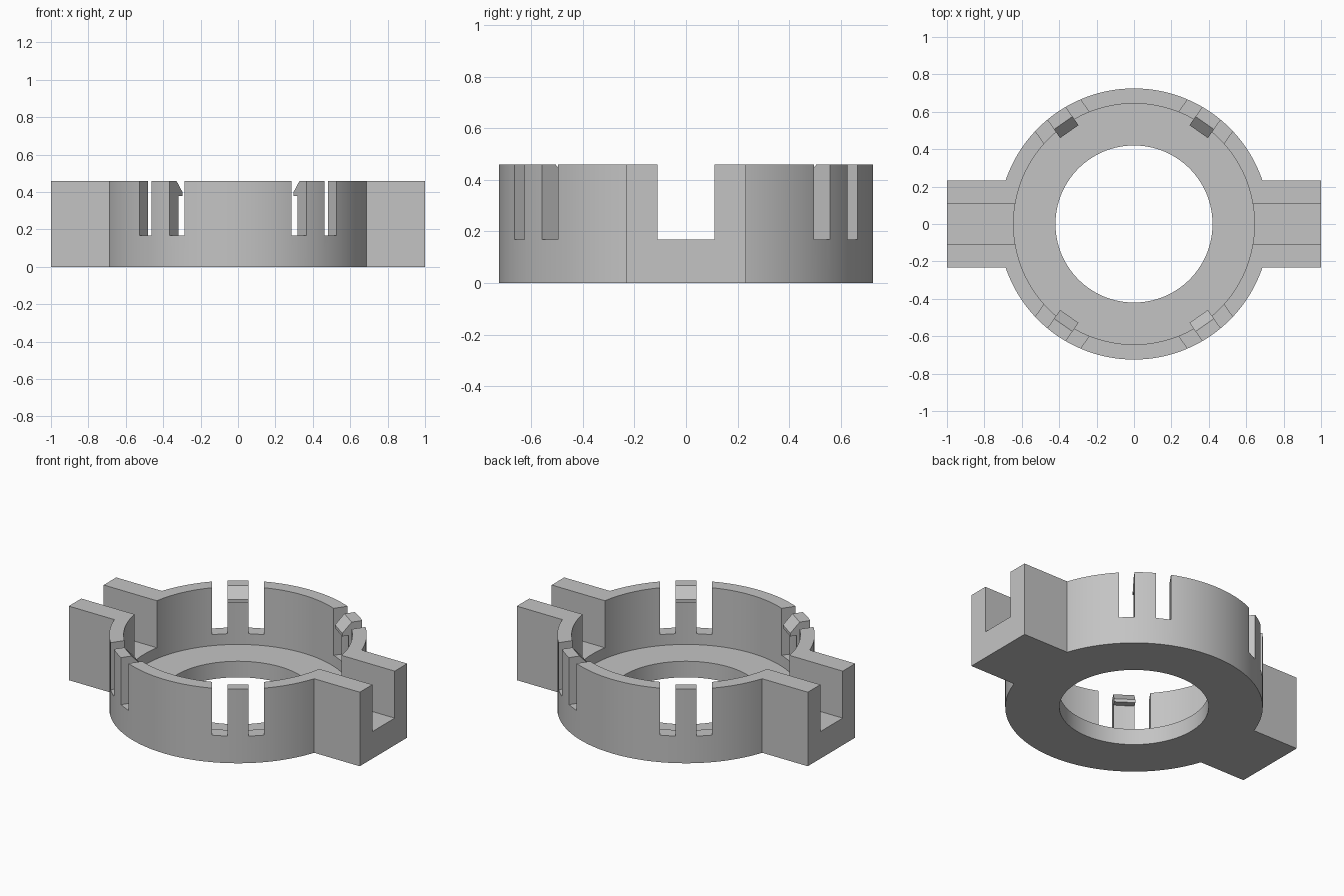
import bpy
import bmesh
import math
from mathutils import Matrix, Vector

if "Cube" in bpy.data.objects:
    bpy.data.objects.remove(bpy.data.objects["Cube"], do_unlink=True)

HEIGHT, FLOOR, SLOT_FLOOR = 0.46, 0.10, 0.168
OUTER, INNER, HOLE = 0.725, 0.644, 0.42
TAB_ANGLE = math.radians(55)
TAB_HALF, SLOT_HALF = 0.06, 0.147

grey = bpy.data.materials.new("plain grey")
grey.use_nodes = True
colour = (0.55, 0.55, 0.55, 1)
grey.diffuse_color = colour
grey.node_tree.nodes["Principled BSDF"].inputs["Base Color"].default_value = colour


def make_object(name, bm):
    bmesh.ops.recalc_face_normals(bm, faces=bm.faces)
    mesh = bpy.data.meshes.new(name)
    bm.to_mesh(mesh)
    bm.free()
    mesh.materials.append(grey)
    obj = bpy.data.objects.new(name, mesh)
    bpy.context.collection.objects.link(obj)
    return obj


def prism(name, profile, depth, turn=Matrix()):
    """Extrude a closed 3D outline by the vector depth, then rotate it."""
    bm = bmesh.new()
    face = bm.faces.new([bm.verts.new(p) for p in profile])
    extruded = bmesh.ops.extrude_face_region(bm, geom=[face])["geom"]
    moved = [v for v in extruded if isinstance(v, bmesh.types.BMVert)]
    bmesh.ops.translate(bm, verts=moved, vec=Vector(depth))
    if face.is_valid and len(bm.faces) < len(profile) + 2:
        bm.faces.new([v for v in face.verts])
    bmesh.ops.transform(bm, matrix=turn, verts=bm.verts)
    return make_object(name, bm)


def box(name, x, y, z, turn=Matrix()):
    bm = bmesh.new()
    bmesh.ops.create_cube(bm, size=1)
    for v in bm.verts:
        v.co = [lo + (c + 0.5) * (hi - lo) for c, (lo, hi) in zip(v.co, (x, y, z))]
    bmesh.ops.transform(bm, matrix=turn, verts=bm.verts)
    return make_object(name, bm)


def cylinder(name, radius, z0, z1, sides=128):
    bm = bmesh.new()
    bmesh.ops.create_cone(bm, cap_ends=True, segments=sides, radius1=radius,
                          radius2=radius, depth=z1 - z0)
    bmesh.ops.translate(bm, verts=bm.verts, vec=(0, 0, (z0 + z1) / 2))
    return make_object(name, bm)


def combine(target, tool, operation):
    """Apply one boolean and discard the helper."""
    tool.hide_render = True
    mod = target.modifiers.new(tool.name, 'BOOLEAN')
    mod.operation, mod.object, mod.solver = operation, tool, 'EXACT'
    bpy.context.view_layer.objects.active = target
    bpy.ops.object.modifier_apply(modifier=mod.name)
    bpy.data.objects.remove(tool, do_unlink=True)


# Round cup with two side arms
body = cylinder("ring_housing", OUTER, 0, HEIGHT)
combine(body, box("arms", (-1, 1), (-0.233, 0.233), (0, HEIGHT)), 'UNION')
combine(body, cylinder("bowl_cutter", INNER, FLOOR, 0.7), 'DIFFERENCE')
combine(body, cylinder("hole_cutter", HOLE, -0.2, 0.3), 'DIFFERENCE')

# Open channel along each arm
for side in (-1, 1):
    span = sorted((side * 0.5, side * 1.2))
    combine(body, box("channel_cutter", span, (-0.11, 0.11), (SLOT_FLOOR, 0.7)), 'DIFFERENCE')

# Four snap tabs: hook block, two slots beside it, sloped lead-in
turns = [Matrix.Rotation(a, 4, 'Z') for a in
         (TAB_ANGLE, math.pi - TAB_ANGLE, math.pi + TAB_ANGLE, -TAB_ANGLE)]
for turn in turns:
    combine(body, box("hook", (0.603, 0.68), (-0.08, 0.08), (0.38, HEIGHT), turn), 'UNION')
    for side in (-1, 1):
        span = sorted((side * TAB_HALF, side * SLOT_HALF))
        combine(body, box("slot_cutter", (0.5, 0.9), span, (SLOT_FLOOR, 0.7), turn), 'DIFFERENCE')
    wedge = [(0.678, -0.1, 0.48), (0.585, -0.1, 0.38), (0.585, -0.1, 0.48)]
    combine(body, prism("slope_cutter", wedge, (0, 0.2, 0), turn), 'DIFFERENCE')

# Smooth round walls, crisp corners
bpy.ops.object.select_all(action='DESELECT')
body.select_set(True)
bpy.context.view_layer.objects.active = body
bpy.ops.object.shade_smooth_by_angle(angle=math.radians(25))
